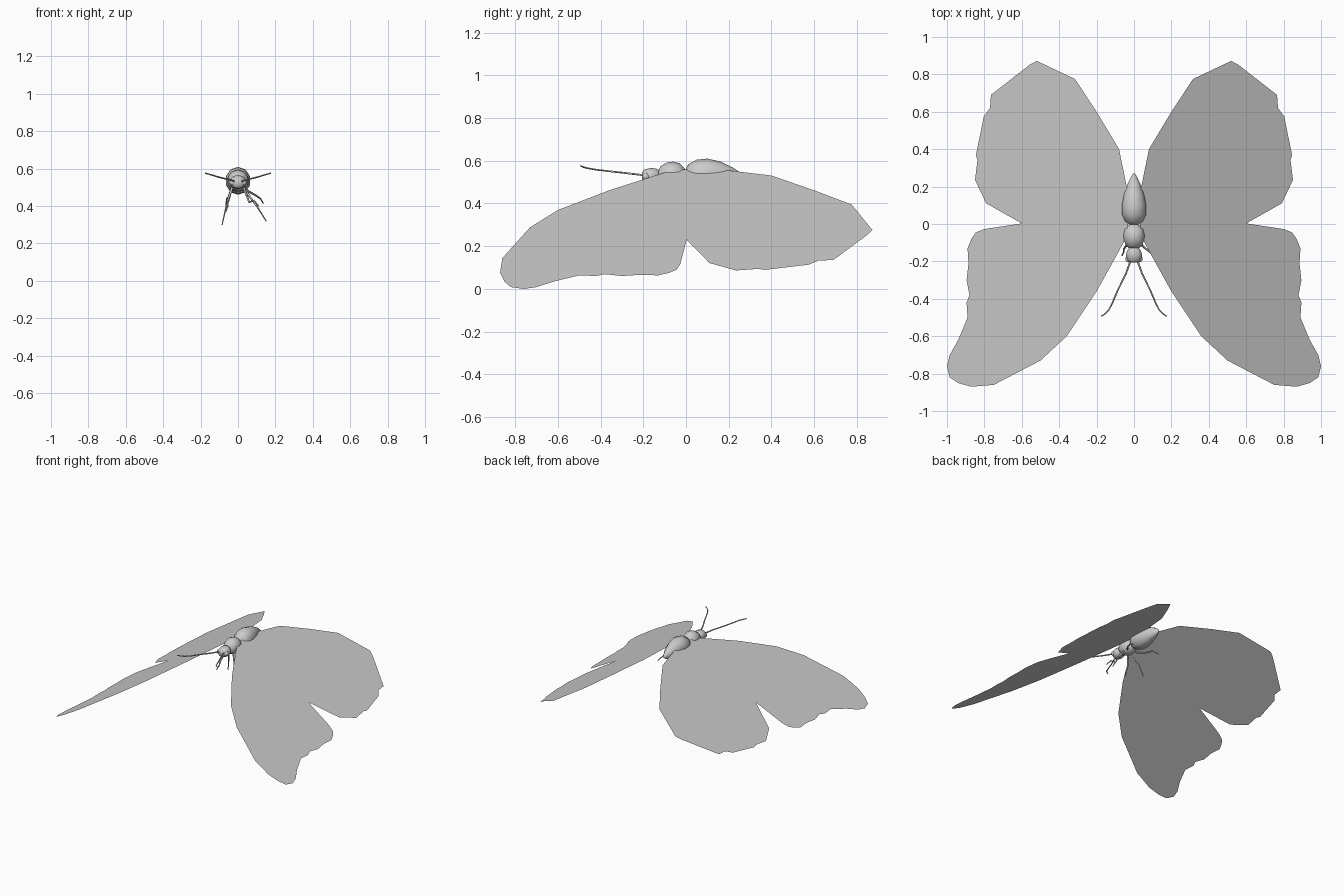
import bpy, bmesh, math
from mathutils import Vector

if "Cube" in bpy.data.objects:
    bpy.data.objects.remove(bpy.data.objects["Cube"])


def mesh_object(name, bm, smooth=False):
    bmesh.ops.recalc_face_normals(bm, faces=bm.faces)
    for f in bm.faces:
        f.smooth = smooth
    me = bpy.data.meshes.new(name)
    bm.to_mesh(me)
    bm.free()
    ob = bpy.data.objects.new(name, me)
    bpy.context.collection.objects.link(ob)
    return ob


def body_part(name, profile, sides=10):
    """Rings along y: (y, centre z, half width, half height)."""
    bm = bmesh.new()
    rings = []
    for y, cz, w, h in profile:
        rings.append([bm.verts.new((w * math.sin(2 * math.pi * i / sides), y,
                                    cz + h * math.cos(2 * math.pi * i / sides)))
                      for i in range(sides)])
    for a, b in zip(rings, rings[1:]):
        for i in range(sides):
            j = (i + 1) % sides
            bm.faces.new((a[i], a[j], b[j], b[i]))
    bm.faces.new(rings[0])
    bm.faces.new(rings[-1])
    return mesh_object(name, bm, True)


def limb(name, points, radius, tip=0.5):
    """Thin tapering tube through the points."""
    cu = bpy.data.curves.new(name, 'CURVE')
    cu.dimensions = '3D'
    cu.bevel_depth = radius
    cu.bevel_resolution = 1
    cu.use_fill_caps = True
    sp = cu.splines.new('POLY')
    sp.points.add(len(points) - 1)
    for i, (p, c) in enumerate(zip(sp.points, points)):
        p.co = (*c, 1)
        p.radius = 1 + (tip - 1) * i / (len(points) - 1)
    ob = bpy.data.objects.new(name, cu)
    bpy.context.collection.objects.link(ob)
    return ob


# Wings: flat outline seen from above, sloping down 30 degrees
outline = [(.02, .1), (.045, .23), (.08, .4), (.2, .6), (.315, .775), (.52, .872),
           (.56, .85), (.765, .69), (.77, .62), (.803, .575), (.845, .37),
           (.837, .34), (.85, .235), (.79, .11), (.6, .003), (.8, -.027),
           (.845, -.045), (.87, -.08), (.89, -.13), (.885, -.21), (.895, -.3),
           (.88, -.38), (.895, -.42), (.89, -.5), (.94, -.62), (.985, -.7),
           (1, -.76), (.985, -.82), (.94, -.85), (.87, -.87), (.75, -.86),
           (.5, -.73), (.36, -.6), (.2, -.36), (.1, -.18), (.04, -.07)]
for side, label in ((1, 'right'), (-1, 'left')):
    bm = bmesh.new()
    bm.faces.new([bm.verts.new((side * x, y, (1 - x) * .577)) for x, y in outline])
    wing = mesh_object(label + '_wings', bm)
    bm = None

# Body
body_part('abdomen', [(-.005, .53, .02, .025), (.01, .533, .048, .05),
                      (.05, .535, .067, .07), (.1, .535, .068, .075),
                      (.16, .533, .056, .064), (.22, .528, .034, .04),
                      (.255, .524, .015, .02), (.272, .522, .003, .004)])
body_part('thorax', [(-.132, .53, .022, .022), (-.118, .533, .044, .042),
                     (-.09, .535, .056, .057), (-.06, .536, .059, .06),
                     (-.03, .535, .052, .053), (-.01, .533, .036, .036),
                     (0, .532, .02, .02)])
body_part('head', [(-.207, .525, .022, .02), (-.195, .526, .039, .033),
                   (-.165, .528, .046, .038), (-.14, .53, .037, .034),
                   (-.12, .53, .02, .02)])

for side, label in ((1, 'right'), (-1, 'left')):
    # Eyes
    bm = bmesh.new()
    bmesh.ops.create_uvsphere(bm, u_segments=10, v_segments=6, radius=.018)
    bmesh.ops.translate(bm, verts=bm.verts, vec=Vector((side * .029, -.187, .526)))
    mesh_object(label + '_eye', bm, True)

    # Antennae
    limb(label + '_antenna',
         [(side * x, y, z) for x, y, z in
          ((.018, -.195, .532), (.045, -.27, .541), (.085, -.35, .55),
           (.115, -.42, .558), (.135, -.46, .565), (.155, -.48, .57),
           (.175, -.493, .576))], .005, .7)

# Legs, posed a little differently on each side
legs = {
    'right_front_leg': [(.03, -.1, .5), (.06, -.13, .42), (.085, -.15, .43), (.11, -.17, .4)],
    'right_middle_leg': [(.035, -.07, .49), (.07, -.06, .44), (.1, -.06, .4), (.152, -.05, .318)],
    'right_rear_leg': [(.035, -.03, .49), (.09, .04, .46), (.12, .1, .44), (.135, .15, .415)],
    'left_front_leg': [(-.03, -.1, .5), (-.055, -.135, .43), (-.055, -.15, .4), (-.065, -.17, .37)],
    'left_middle_leg': [(-.035, -.07, .49), (-.05, -.04, .43), (-.065, -.02, .39), (-.085, 0, .3)],
    'left_rear_leg': [(-.035, -.03, .49), (-.05, .06, .45), (-.06, .13, .44), (-.065, .19, .39)],
}
for name, pts in legs.items():
    limb(name, pts, .0065)
